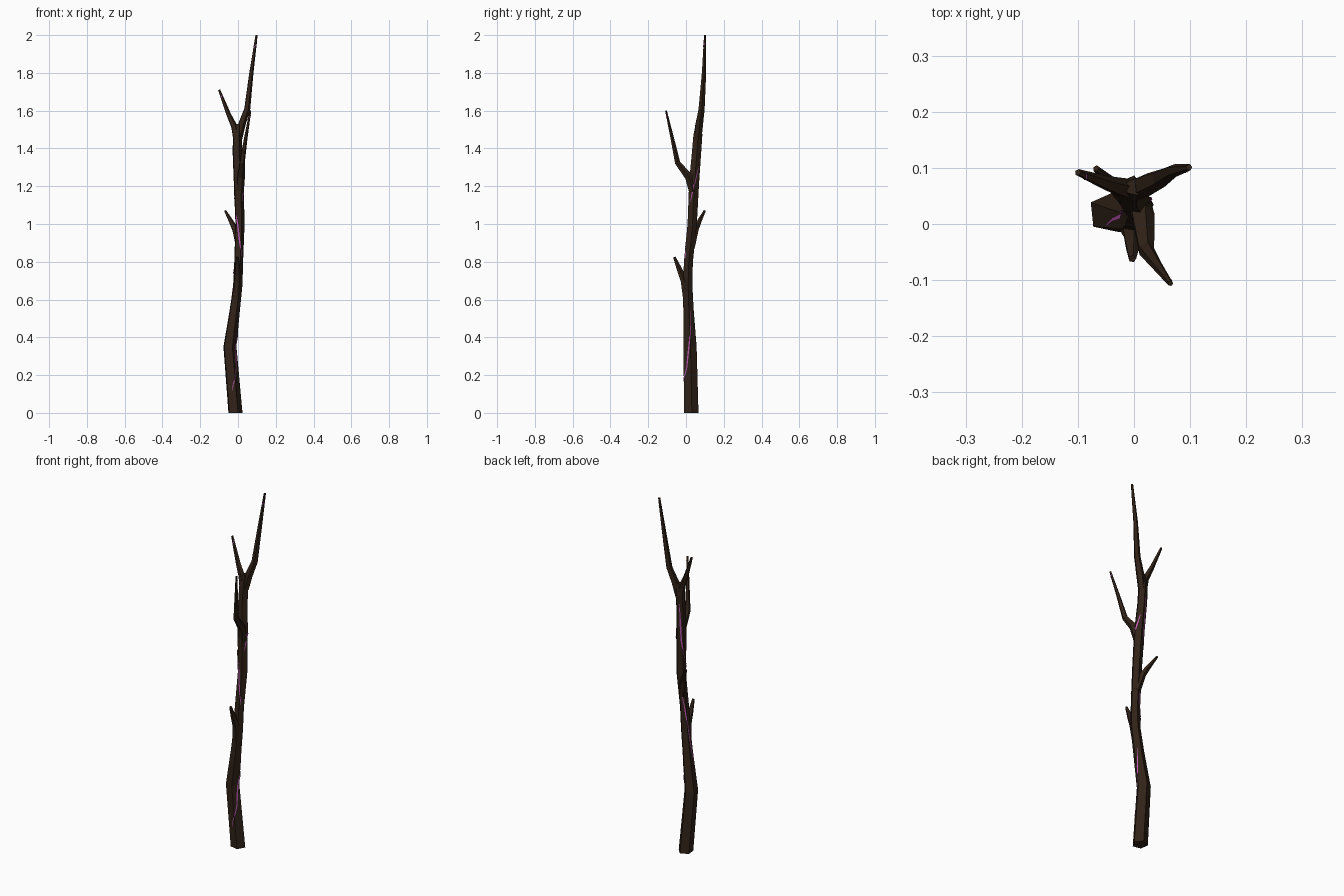
import bpy
from math import radians, cos, sin
from mathutils import Vector
from mathutils.bvhtree import BVHTree

if "Cube" in bpy.data.objects:
    bpy.data.objects.remove(bpy.data.objects["Cube"])


def material(name, rgb):
    m = bpy.data.materials.new(name)
    m.diffuse_color = (*rgb, 1)
    m.use_nodes = True
    m.node_tree.nodes["Principled BSDF"].inputs["Base Color"].default_value = m.diffuse_color
    return m


BARK = material("dark_bark", (0.03, 0.016, 0.009))
GLOW = material("purple_glow", (0.5, 0.1, 0.45))


def add_mesh(name, verts, faces, mat):
    me = bpy.data.meshes.new(name)
    me.from_pydata(verts, [], faces)
    me.materials.append(mat)
    ob = bpy.data.objects.new(name, me)
    bpy.context.collection.objects.link(ob)
    return ob


def limb(name, path, flat=False, n=5):
    """Loft a five-sided ring along (x, y, z, radius) points."""
    pts = [Vector(p[:3]) for p in path]
    verts, faces = [], []
    for i, p in enumerate(pts):
        t = (pts[min(i + 1, len(pts) - 1)] - pts[max(i - 1, 0)]).normalized()
        q = Vector((0, 0, 1)).rotation_difference(t)
        for k in range(n):
            a = radians(6 + 360 * k / n)
            o = Vector((cos(a), sin(a), 0)) * path[i][3]
            verts.append(p + (o if flat else q @ o))
    for i in range(len(pts) - 1):
        for k in range(n):
            a, b = i * n + k, i * n + (k + 1) % n
            faces.append((a, b, b + n, a + n))
    faces.append(tuple(reversed(range(n))))
    faces.append(tuple(range(len(verts) - n, len(verts))))
    add_mesh(name, verts, faces, BARK)
    return path, BVHTree.FromPolygons(verts, faces)


def lerp(table, z):
    for a, b in zip(table, table[1:]):
        if z <= b[0]:
            f = (z - a[0]) / (b[0] - a[0])
            return [u + (v - u) * f for u, v in zip(a, b)]
    return table[-1]


def crack(name, part, keys, width=0.008, steps=40):
    """Thin glowing ribbon laid on a limb, following (z, angle) keys."""
    path, tree = part
    axis = [(p[2], p[0], p[1]) for p in path]
    line = []
    for i in range(steps + 1):
        z = keys[0][0] + (keys[-1][0] - keys[0][0]) * i / steps
        a = radians(lerp(keys, z)[1])
        d = Vector((cos(a), sin(a), 0))
        c = Vector((*lerp(axis, z)[1:], z))
        hit, normal, _, _ = tree.ray_cast(c + d * 0.2, -d)
        if hit:
            line.append((hit + normal * 0.0012, normal))
    verts = []
    for i, (p, nrm) in enumerate(line):
        t = line[min(i + 1, len(line) - 1)][0] - line[max(i - 1, 0)][0]
        taper = 0.35 + 0.65 * sin(3.1416 * i / (len(line) - 1))
        s = nrm.cross(t).normalized() * width * taper / 2
        verts += [p - s, p + s]
    faces = [(2 * i, 2 * i + 1, 2 * i + 3, 2 * i + 2) for i in range(len(line) - 1)]
    add_mesh(name, verts, faces, GLOW)


# Main crooked shaft
trunk = limb("shaft", [
    (-0.016, 0.027, 0, 0.040), (-0.045, 0.02, 0.35, 0.037),
    (-0.018, 0.012, 0.55, 0.029), (-0.002, 0.008, 0.68, 0.026),
    (0.002, 0.012, 0.8, 0.025), (0.009, 0.032, 1.0, 0.026),
    (0.002, 0.042, 1.22, 0.028), (-0.006, 0.055, 1.38, 0.026),
    (-0.005, 0.062, 1.47, 0.025), (0.0, 0.066, 1.53, 0.016)], flat=True)

# Upper fork
right_fork = limb("right_fork", [
    (0.002, 0.062, 1.45, 0.020), (0.02, 0.07, 1.53, 0.021),
    (0.048, 0.082, 1.61, 0.017), (0.07, 0.095, 1.8, 0.012),
    (0.098, 0.101, 2.0, 0.006)])
left_fork = limb("left_fork", [
    (-0.006, 0.060, 1.44, 0.021), (-0.02, 0.064, 1.515, 0.018),
    (-0.05, 0.073, 1.58, 0.013), (-0.1, 0.092, 1.71, 0.006)])

# Side branches
front_branch = limb("front_branch", [
    (0.008, 0.04, 1.16, 0.022), (0.015, 0.014, 1.25, 0.022),
    (0.021, -0.045, 1.325, 0.015), (0.04, -0.072, 1.45, 0.010),
    (0.065, -0.106, 1.6, 0.005)])
back_twig = limb("back_twig", [
    (0.006, 0.028, 0.88, 0.020), (-0.015, 0.05, 0.97, 0.017),
    (-0.04, 0.073, 1.02, 0.012), (-0.068, 0.099, 1.07, 0.006)])
low_twig = limb("low_twig", [
    (-0.012, 0.008, 0.58, 0.022), (-0.003, -0.01, 0.7, 0.020),
    (-0.003, -0.035, 0.76, 0.015), (-0.003, -0.062, 0.825, 0.007)])

# Glowing cracks spiralling up the bark
crack("crack_base", trunk, [(0.12, -100), (0.24, -35), (0.38, 0), (0.55, 35)])
crack("crack_low", trunk, [(0.5, 215), (0.57, 190), (0.68, 165), (0.9, 110)])
crack("crack_middle", trunk, [(0.82, -45), (0.95, -100), (1.08, -150)])
crack("crack_back", trunk, [(1.1, 170), (1.2, 130), (1.42, 105)])
crack("crack_upper", trunk, [(1.12, -35), (1.2, 0), (1.3, 50)])
crack("crack_right_tip", right_fork, [(1.93, -150), (1.96, 20)], 0.005)
crack("crack_left_tip", left_fork, [(1.665, -150), (1.695, 20)], 0.005)
crack("crack_front_tip", front_branch, [(1.56, -120), (1.585, 80)], 0.005)
